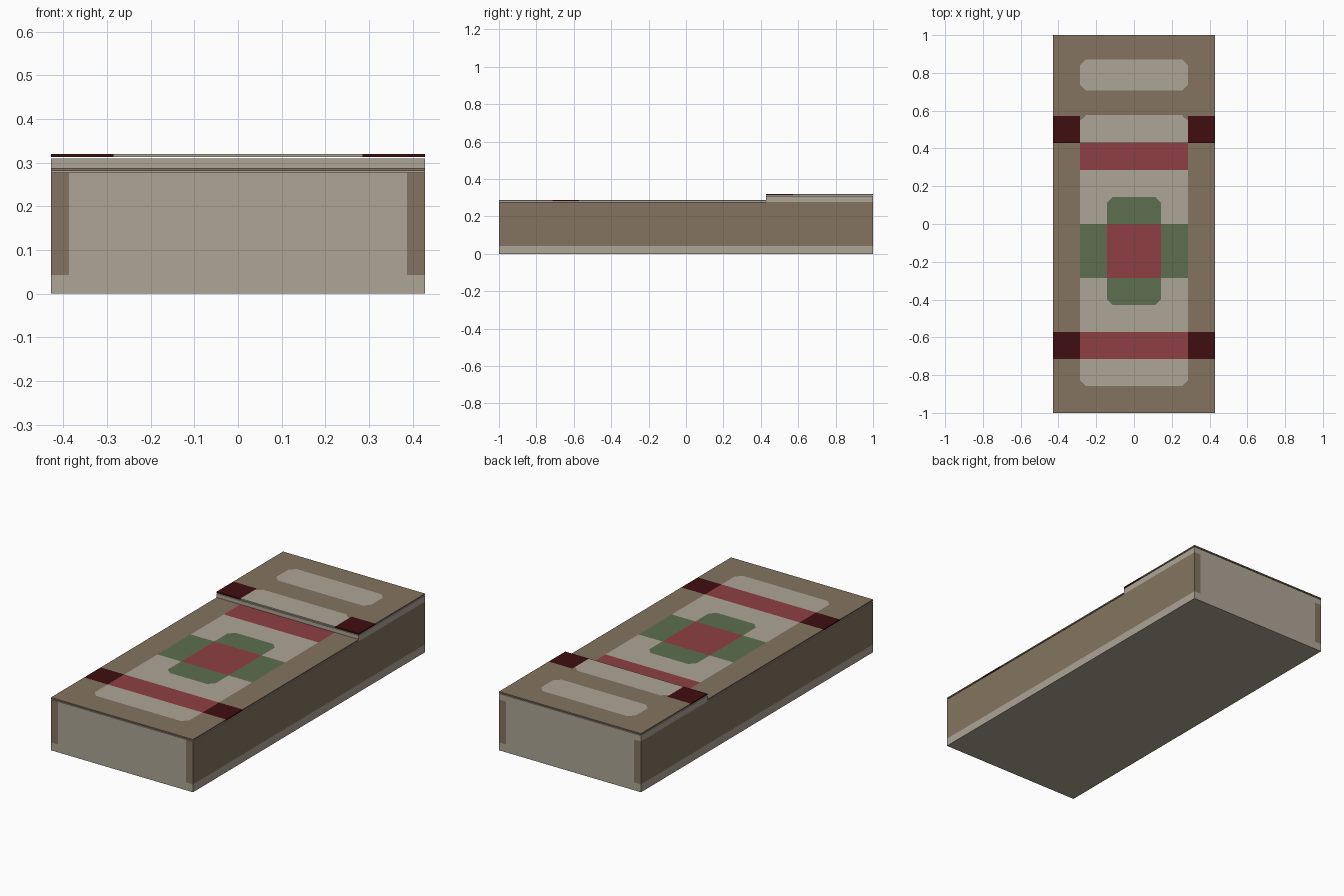
import bpy, bmesh

if "Cube" in bpy.data.objects:
    bpy.data.objects.remove(bpy.data.objects["Cube"])

C = 1 / 7                      # pattern cell size
W, L = 3 * C, 1.0              # half width, half length
R = 0.03                       # clipped corner size
SPLIT = 3 * C                  # front edge of the pillow section


def lin(v):
    v /= 255
    return v / 12.92 if v <= 0.04045 else ((v + 0.055) / 1.055) ** 2.4


# Flat colours
COLOURS = [("cream", (173, 165, 150)), ("brown", (131, 116, 96)),
           ("dark_red", (64, 14, 16)), ("red", (143, 64, 67)),
           ("green", (92, 111, 78))]
MATS = []
for name, rgb in COLOURS:
    m = bpy.data.materials.new(name)
    m.diffuse_color = (*[lin(v) for v in rgb], 1)
    m.use_nodes = True
    m.node_tree.nodes["Principled BSDF"].inputs["Base Color"].default_value = m.diffuse_color
    MATS.append(m)
CREAM, BROWN, DARK, RED, GREEN = range(5)


def finish(name, bm, rule):
    """Colour faces by a rule on their centre and link the object."""
    bm.normal_update()
    for f in bm.faces:
        f.material_index = rule(f.calc_center_median())
    me = bpy.data.meshes.new(name)
    bm.to_mesh(me)
    bm.free()
    for m in MATS:
        me.materials.append(m)
    ob = bpy.data.objects.new(name, me)
    bpy.context.collection.objects.link(ob)
    return ob


def box(x, y0, y1, z0, z1):
    bm = bmesh.new()
    bmesh.ops.create_cube(bm, size=1)
    for v in bm.verts:
        v.co.x *= 2 * x
        v.co.y = y1 if v.co.y > 0 else y0
        v.co.z = z1 if v.co.z > 0 else z0
    return bm


# Mattress body: cream, with brown sides that wrap round the corners
bm = box(W, -L, L, 0, 0.277)
for co, no in [((0, 0, 0.043), (0, 0, 1)), ((0.387, 0, 0), (1, 0, 0)),
               ((-0.387, 0, 0), (1, 0, 0))]:
    bmesh.ops.bisect_plane(bm, geom=bm.verts[:] + bm.edges[:] + bm.faces[:],
                           plane_co=co, plane_no=no)
finish("mattress_body", bm,
       lambda c: BROWN if abs(c.x) > 0.387 and 0.043 < c.z < 0.27 else CREAM)

# Raised pillow block
finish("pillow_block", box(W, SPLIT, L, 0.277, 0.309), lambda c: CREAM)


# Blanket pattern
def inside(c, hx, y0, y1, r=0):
    u, v = hx - abs(c.x), min(c.y - y0, y1 - c.y)
    return u > 0 and v > 0 and u + v > r


PANELS = [(2 * C, 0.708, 0.871), (2 * C, -6 * C, 0.578)]   # cream, clipped
CROSS = (C, -3 * C, C)                                     # green, clipped


def pattern(c):
    if inside(c, W, -5 * C, -4 * C) or inside(c, W, SPLIT, 4 * C):
        if abs(c.x) > 2 * C:
            return DARK
    if (inside(c, 2 * C, -5 * C, -4 * C) or inside(c, 2 * C, 2 * C, 3 * C)
            or inside(c, C, -2 * C, 0)):
        return RED
    if inside(c, 2 * C, -2 * C, 0) or inside(c, *CROSS, R):
        return GREEN
    return CREAM if any(inside(c, *p, R) for p in PANELS) else BROWN


def cover(name, y0, y1, top):
    """Thin patterned sheet, cut along the pattern's own lines."""
    xs = sorted(s * x for s in (-1, 1)
                for x in (C - R, C, 2 * C - R, 2 * C, W))
    ys = {y0, y1} | {k * C for k in (-5, -4, -2, 0, 2, 4)}
    corners = []
    for hx, a, b in PANELS + [CROSS]:
        ys |= {a, a + R, b - R, b}
        corners += [(hx - R / 2, a + R / 2), (hx - R / 2, b - R / 2)]
    ys = sorted(y for y in ys if y0 <= y <= y1)
    bm = bmesh.new()
    grid = [[bm.verts.new((x, y, top)) for x in xs] for y in ys]
    for lo, hi in zip(grid, grid[1:]):
        for i in range(len(xs) - 1):
            bm.faces.new((lo[i], lo[i + 1], hi[i + 1], hi[i]))
    # poke the small corner squares so panel corners can be clipped
    small = [f for f in bm.faces for x, y in corners
             if abs(abs(f.calc_center_median().x) - x) < R / 2
             and abs(f.calc_center_median().y - y) < R / 2]
    bmesh.ops.poke(bm, faces=list(dict.fromkeys(small)))
    ob = finish(name, bm, pattern)
    mod = ob.modifiers.new("thickness", 'SOLIDIFY')
    mod.thickness = 0.007
    mod.offset = -1


cover("blanket", -L, SPLIT, 0.288)
cover("pillow_cover", SPLIT, L, 0.32)
